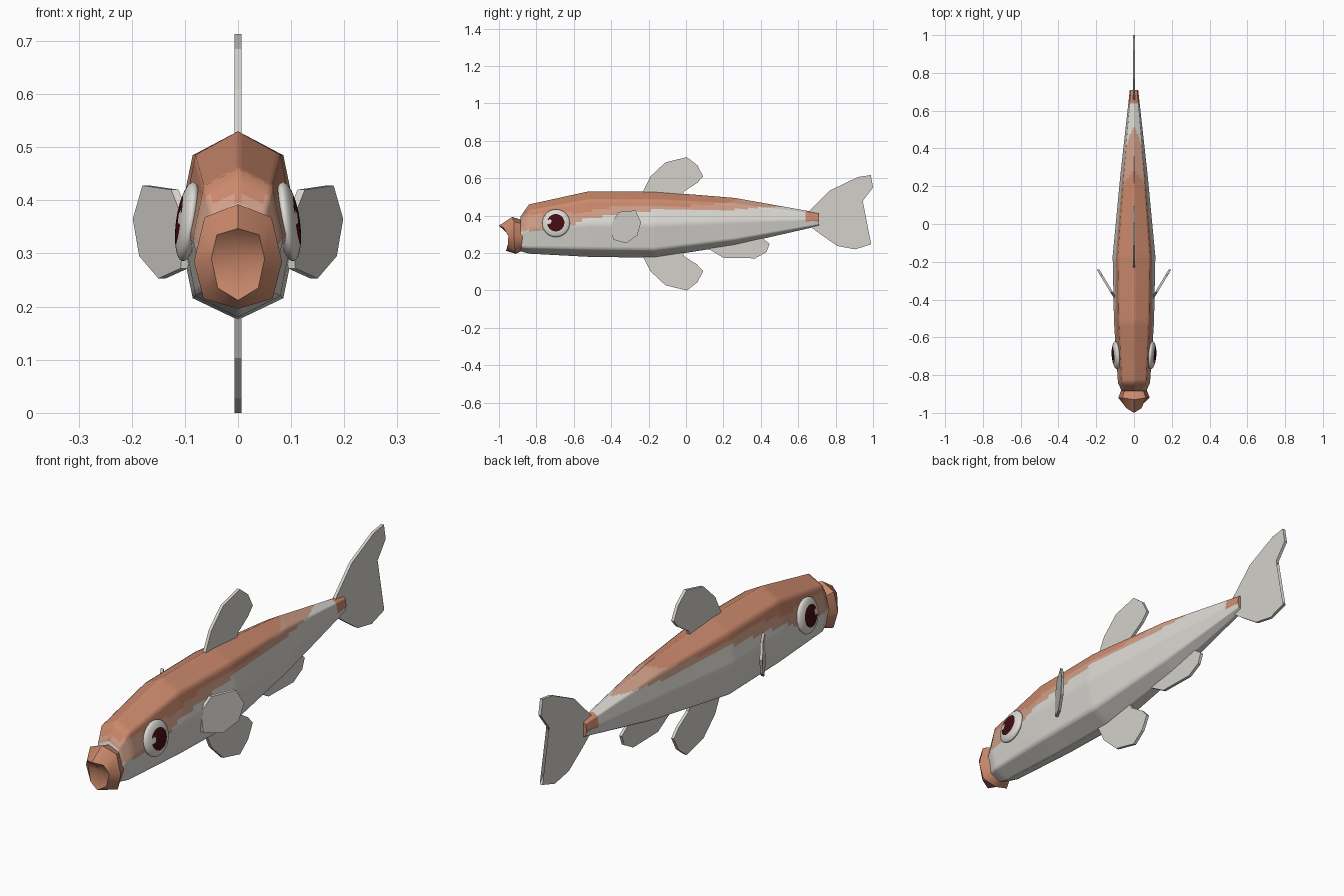
import bpy, bmesh, math
from mathutils import Matrix, Vector

if "Cube" in bpy.data.objects:
    bpy.data.objects.remove(bpy.data.objects["Cube"])


def material(name, rgb):
    m = bpy.data.materials.new(name)
    m.diffuse_color = (*rgb, 1)
    m.use_nodes = True
    m.node_tree.nodes["Principled BSDF"].inputs["Base Color"].default_value = m.diffuse_color
    return m


ORANGE = material("copper orange", (0.60, 0.25, 0.15))
TAN = material("pale copper", (0.63, 0.35, 0.25))
WHITE = material("silver white", (0.72, 0.70, 0.66))
FIN = material("fin grey", (0.66, 0.64, 0.60))
RED = material("dark red", (0.055, 0.004, 0.006))


def finish(bm, name, mats, smooth=None):
    bmesh.ops.recalc_face_normals(bm, faces=bm.faces)
    me = bpy.data.meshes.new(name)
    bm.to_mesh(me)
    bm.free()
    for m in mats:
        me.materials.append(m)
    ob = bpy.data.objects.new(name, me)
    bpy.context.collection.objects.link(ob)
    if smooth:
        bpy.ops.object.select_all(action='DESELECT')
        ob.select_set(True)
        bpy.context.view_layer.objects.active = ob
        bpy.ops.object.shade_smooth_by_angle(angle=math.radians(smooth))
    return ob


def interp(table, y):
    for (a, va), (b, vb) in zip(table, table[1:]):
        if y <= b:
            return va + (vb - va) * (y - a) / (b - a)
    return table[-1][1]


def loft(bm, rings):
    vs = [[bm.verts.new(p) for p in r] for r in rings]
    n = len(vs[0])
    for a, b in zip(vs, vs[1:]):
        for i in range(n):
            bm.faces.new((a[i], a[(i + 1) % n], b[(i + 1) % n], b[i]))
    return vs


# Body: eight-sided sections (y, half width, top, bottom), finely divided for colour bands
def section(y, hw, top, bot):
    h = top - bot
    half = [(0, top), (.755 * hw, bot + .873 * h), (hw, bot + .5 * h),
            (.755 * hw, bot + .115 * h), (0, bot)]
    pts = half + [(-x, z) for x, z in half[3:0:-1]]
    out = []
    for i, p in enumerate(pts):
        q = pts[(i + 1) % 8]
        for k in range(8):
            t = k / 8
            out.append(Vector((p[0] + (q[0] - p[0]) * t, y, p[1] + (q[1] - p[1]) * t)))
    return out


STATIONS = [(-.885, .065, .395, .21), (-.84, .085, .46, .197), (-.52, .106, .53, .18),
            (-.17, .113, .53, .175), (.26, .072, .495, .242), (.71, .022, .415, .345)]
keys = [section(*s) for s in STATIONS]
rings = []
for a, b in zip(keys, keys[1:]):
    n = max(2, round((b[0].y - a[0].y) / .018))
    rings += [[p.lerp(q, k / n) for p, q in zip(a, b)] for k in range(n)]
rings.append(keys[-1])
bm = bmesh.new()
vs = loft(bm, rings)
bm.faces.new(vs[0])
bm.faces.new(vs[-1])
BACK = [(-.9, .40), (-.55, .42), (-.4, .445), (0, .452), (.2, .465), (.3, .492), (.4, .5),
        (.63, .5), (.645, .37), (.8, .37)]
FLANK = [(-.9, .315), (-.62, .34), (-.54, .385), (-.4, .40), (-.2, .427), (.2, .43),
         (.52, .449), (.6, .46), (.8, .46)]
for f in bm.faces:
    c = f.calc_center_median()
    f.material_index = 0 if c.z > interp(BACK, c.y) else 1 if c.z > interp(FLANK, c.y) else 2
finish(bm, "body", [ORANGE, TAN, WHITE], 60)


# Lips: flared ring with a sunken mouth
def lip_ring(points):
    return [Vector(p) for p in points] + [Vector((-x, y, z)) for x, y, z in points[-2:0:-1]]


bm = bmesh.new()
vs = loft(bm, [
    lip_ring([(0, -.87, .375), (.045, -.87, .355), (.062, -.865, .29), (.045, -.87, .235), (0, -.87, .215)]),
    lip_ring([(0, -.93, .393), (.063, -.92, .368), (.083, -.92, .285), (.065, -.915, .215), (0, -.91, .196)]),
    lip_ring([(0, -1, .347), (.04, -.975, .335), (.05, -.95, .29), (.038, -.953, .235), (0, -.962, .212)])])
bm.faces.new(vs[0])
mid = bm.verts.new((0, -.94, .29))
for i in range(8):
    bm.faces.new((vs[2][i], vs[2][(i + 1) % 8], mid))
finish(bm, "lips", [ORANGE], 50)


# Fins: flat outlines in (y, z), with x given by a rule, thickened sideways
def fin(name, outline, x_of=lambda y: 0, t=.0065):
    bm = bmesh.new()
    loops = [[bm.verts.new((x_of(y) + s, y, z)) for y, z in outline] for s in (-t, t)]
    n = len(outline)
    bm.faces.new(loops[0])
    bm.faces.new(loops[1])
    for i in range(n):
        j = (i + 1) % n
        bm.faces.new((loops[0][i], loops[0][j], loops[1][j], loops[1][i]))
    bmesh.ops.triangulate(bm, faces=[f for f in bm.faces if len(f.verts) > 4])
    finish(bm, name, [FIN])


dorsal = [(-.24, .51), (-.19, .61), (-.11, .685), (.005, .713), (.06, .67),
          (.092, .61), (.06, .575), (-.01, .53), (-.02, .5)]
fin("dorsal_fin", dorsal)
fin("belly_fin", [(y, .713 - z) for y, z in dorsal])
fin("rear_belly_fin", [(.10, .235), (.20, .175), (.37, .172), (.43, .205), (.447, .25),
                       (.41, .278), (.34, .295), (.12, .26)])
fin("tail_fin", [(.64, .405), (.77, .535), (.92, .607), (.988, .617), (1, .55), (.88, .395),
                 (.99, .247), (.905, .22), (.81, .238), (.72, .30), (.64, .36)])
side_fin = [(-.40, .36), (-.36, .42), (-.27, .428), (-.24, .365), (-.26, .295), (-.32, .253), (-.39, .272)]

# Paired side fins and eyes
for s, side in ((1, "left"), (-1, "right")):
    fin(side + "_side_fin", side_fin, lambda y: s * (.095 + (y + .40) * .6), .007)

    bm = bmesh.new()
    bmesh.ops.create_uvsphere(bm, u_segments=36, v_segments=28, radius=1)
    bmesh.ops.rotate(bm, verts=bm.verts, matrix=Matrix.Rotation(math.pi / 2, 3, 'Y'))
    bmesh.ops.scale(bm, verts=bm.verts, vec=(.022, .074, .075))
    for f in bm.faces:
        c = f.calc_center_median()
        pupil = math.hypot(c.y, c.z) < .044 and c.x * s > 0
        glint = math.hypot(c.y + .034, c.z - .004) < .013
        f.material_index = 1 if pupil and not glint else 0
    bmesh.ops.rotate(bm, verts=bm.verts, matrix=Matrix.Rotation(-s * math.radians(8), 3, 'Y'))
    bmesh.ops.rotate(bm, verts=bm.verts, matrix=Matrix.Rotation(-s * math.radians(4), 3, 'Z'))
    bmesh.ops.translate(bm, verts=bm.verts, vec=(s * .094, -.695, .36))
    finish(bm, side + "_eye", [WHITE, RED], 40)
